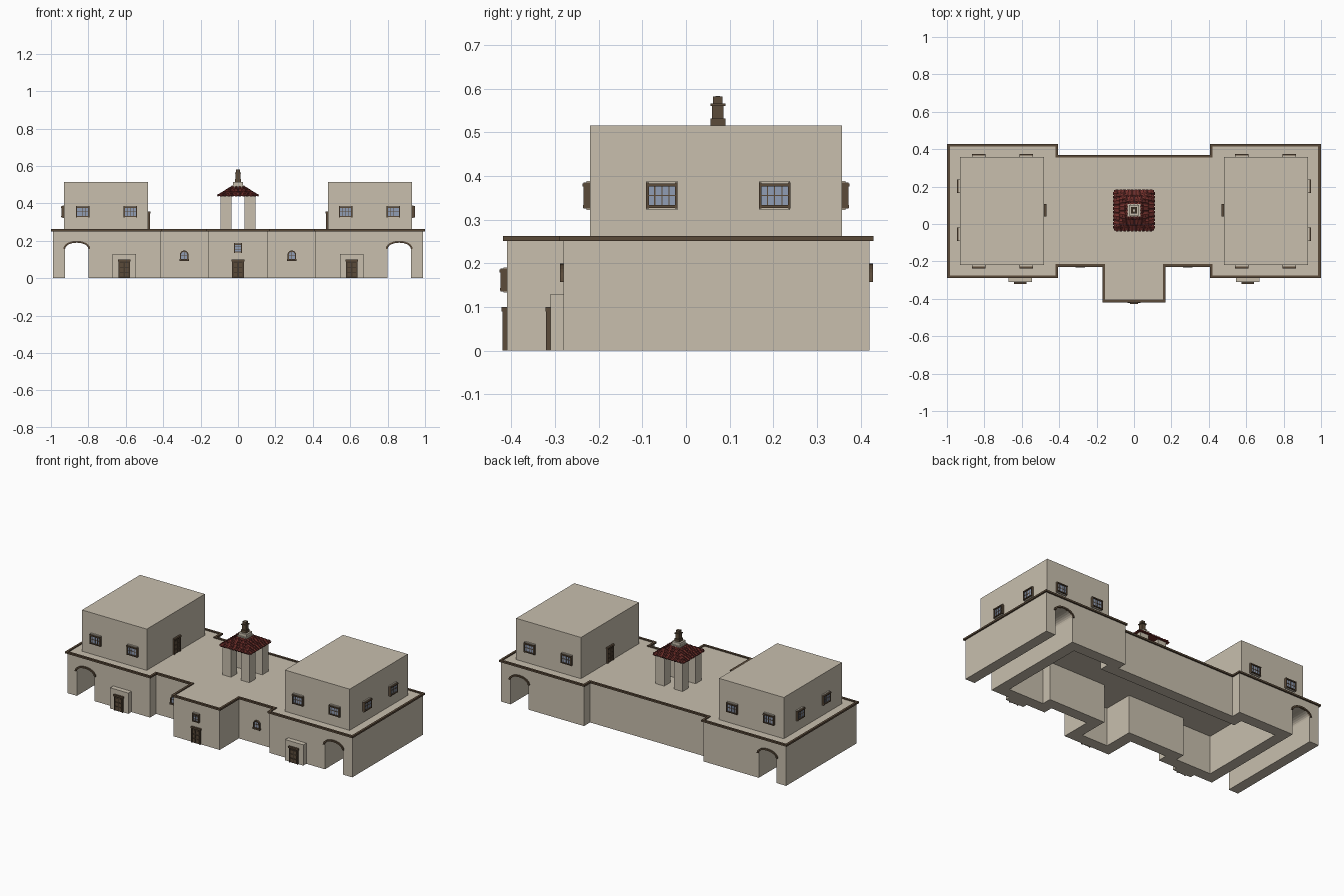
import bpy, bmesh, math
from mathutils import Matrix, Vector

cube = bpy.data.objects.get("Cube")
if cube:
    bpy.data.objects.remove(cube, do_unlink=True)

# ---------- materials ----------
COLOURS = {
    "adobe": (0.58, 0.52, 0.42),
    "trim_brown": (0.105, 0.07, 0.042),
    "door_wood": (0.06, 0.042, 0.026),
    "glass": (0.28, 0.34, 0.46),
    "tile_red": (0.17, 0.03, 0.025),
    "tile_dark": (0.09, 0.018, 0.016),
}
MATS = {}
for label, rgb in COLOURS.items():
    m = bpy.data.materials.new(label)
    m.use_nodes = True
    m.diffuse_color = (*rgb, 1)
    bsdf = m.node_tree.nodes["Principled BSDF"]
    bsdf.inputs["Base Color"].default_value = (*rgb, 1)
    bsdf.inputs["Roughness"].default_value = 0.9
    MATS[label] = m


# ---------- helpers ----------
def finish(bm, name, mats, matrix=Matrix()):
    bmesh.ops.recalc_face_normals(bm, faces=bm.faces)
    me = bpy.data.meshes.new(name)
    bm.to_mesh(me)
    bm.free()
    for m in mats:
        me.materials.append(MATS[m])
    ob = bpy.data.objects.new(name, me)
    ob.matrix_world = matrix
    bpy.context.collection.objects.link(ob)
    return ob


def add_box(bm, x0, x1, y0, y1, z0, z1, mat=0):
    mid = Vector((x0 + x1, y0 + y1, z0 + z1)) / 2
    mtx = Matrix.Translation(mid) @ Matrix.Diagonal((x1 - x0, y1 - y0, z1 - z0, 1))
    new = bmesh.ops.create_cube(bm, size=1, matrix=mtx)["verts"]
    for f in {f for v in new for f in v.link_faces}:
        f.material_index = mat


def boxes(name, mats, items, loc=(0, 0, 0), angle=0):
    """Boxes in a wall frame: x along the wall, -y outward, last item is the material."""
    bm = bmesh.new()
    for it in items:
        add_box(bm, *it)
    return finish(bm, name, mats, Matrix.Translation(loc) @ Matrix.Rotation(math.radians(angle), 4, 'Z'))


def prism(name, mat, pts, depth):
    """Closed 3D outline swept along a vector."""
    bm = bmesh.new()
    face = bm.faces.new([bm.verts.new(p) for p in pts])
    ext = bmesh.ops.extrude_face_region(bm, geom=[face], use_keep_orig=True)["geom"]
    bmesh.ops.translate(bm, vec=depth, verts=[v for v in ext if isinstance(v, bmesh.types.BMVert)])
    return finish(bm, name, [mat])


def ring(name, mat, outer, inner, z0, z1):
    """Rectangular-section band between two outlines."""
    bm = bmesh.new()
    loops = [[bm.verts.new((x, y, z)) for x, y in pts]
             for pts, z in ((outer, z0), (outer, z1), (inner, z1), (inner, z0))]
    n = len(outer)
    for a in range(4):
        p, q = loops[a], loops[(a + 1) % 4]
        for i in range(n):
            j = (i + 1) % n
            bm.faces.new((p[i], p[j], q[j], q[i]))
    return finish(bm, name, [mat])


def plan(d, end=0.99):
    """Building outline grown by d."""
    half = [(0.16 + d, -0.41 - d), (0.16 + d, -0.22 - d), (0.415 - d, -0.22 - d),
            (0.415 - d, -0.28 - d), (end + d, -0.28 - d), (end + d, 0.42 + d),
            (0.415 - d, 0.42 + d), (0.415 - d, 0.36 + d)]
    return half + [(-x, y) for x, y in reversed(half)]


def arc(cx, y, w, spring, rise, n=12):
    return [(cx + w * math.cos(math.pi * i / n), y, spring + rise * math.sin(math.pi * i / n))
            for i in range(n + 1)]


def arch_shape(cx, y, w, z0, spring, rise):
    return [(cx + w, y, z0)] + arc(cx, y, w, spring, rise) + [(cx - w, y, z0)]


def arch_band(name, mat, cx, y, w, spring, rise, t, depth):
    pts = arc(cx, y, w + t, spring, rise + t) + arc(cx, y, w, spring, rise)[::-1]
    return prism(name, mat, pts, (0, depth, 0))


def cut(ob, cutters):
    for c in cutters:
        mod = ob.modifiers.new("cut", 'BOOLEAN')
        mod.operation, mod.solver, mod.object = 'DIFFERENCE', 'EXACT', c
        c.hide_render = True
    dg = bpy.context.evaluated_depsgraph_get()
    me = bpy.data.meshes.new_from_object(ob.evaluated_get(dg))
    ob.modifiers.clear()
    ob.data = me
    for c in cutters:
        bpy.data.objects.remove(c, do_unlink=True)


# ---------- ground storey: hollow shell with two arched passages ----------
walls = prism("ground_storey", "adobe", [(x, y, 0) for x, y in plan(0)], (0, 0, 0.256))
cutters = [prism("hollow_cutter", "adobe", [(x, y, -0.1) for x, y in plan(-0.07, 0.8)], (0, 0, 0.34))]
for s in (-1, 1):
    cutters.append(prism("passage_cutter", "adobe",
                         arch_shape(s * 0.862, -0.5, 0.062, -0.1, 0.157, 0.033), (0, 1.1, 0)))
cut(walls, cutters)
ring("roof_edge_trim", "trim_brown", plan(0.009), plan(-0.005), 0.251, 0.262)


# ---------- openings ----------
def window(name, loc, angle, w=0.033, h=0.03, cols=4, rows=2):
    it = [(-w - .002, w + .002, -.008, .005, -h - .003, h + .003, 0),
          (-w + .003, w - .003, -.010, 0, -h + .003, h - .003, 2)]
    for s in (-1, 1):
        it.append((s * w - .003, s * w + .003, -.015, 0, -h, h, 1))
    it += [(-w - .003, w + .003, -.017, 0, h - .009, h - .002, 1),
           (-w - .001, w + .001, -.016, 0, -h + .002, -h + .008, 1)]
    for i in range(1, cols):
        x = -w + 2 * w * i / cols
        it.append((x - .0012, x + .0012, -.012, 0, -h + .004, h - .004, 1))
    for i in range(1, rows):
        z = -h + 2 * h * i / rows
        it.append((-w, w, -.012, 0, z - .0012, z + .0012, 1))
    boxes(name, ["adobe", "trim_brown", "glass"], it, loc, angle)


def door(name, loc, angle, w=0.03, h=0.1):
    it = [(-w, w, -.005, .003, 0, h, 1),
          (-w - .004, w + .004, -.012, 0, h - .01, h, 0)]
    for s in (-1, 1):
        it.append((s * (w - .002) - .003, s * (w - .002) + .003, -.01, 0, 0, h, 0))
        for r in range(3):
            z = 0.008 + r * (h - .02) / 3
            it.append((s * w * .45 - .009, s * w * .45 + .009, -.008, 0, z, z + .019, 0))
    boxes(name, ["trim_brown", "door_wood"], it, loc, angle)


door("entry_door", (0, -0.41, 0), 0)
window("entry_window", (0, -0.41, 0.162), 0, 0.019, 0.026, 2, 3)

for s, side in ((1, "left"), (-1, "right")):
    # wing porch and door
    boxes(side + "_porch", ["adobe"], [(-.063, .063, -.31, -.27, 0, .13)], (s * .608, 0, 0))
    door(side + "_wing_door", (s * 0.608, -0.31, 0), 0)

    # arch surrounds, front and back
    for y, end in ((-0.288, "front"), (0.415, "back")):
        arch_band(f"{side}_{end}_arch_trim", "trim_brown", s * 0.862, y, 0.062, 0.157, 0.033, 0.010, 0.013)

    # small arched window
    cx = s * 0.288
    prism(side + "_niche_glass", "glass", arch_shape(cx, -0.224, 0.017, 0.1, 0.125, 0.017), (0, 0.006, 0))
    arch_band(side + "_niche_arch", "trim_brown", cx, -0.231, 0.016, 0.125, 0.016, 0.007, 0.013)
    boxes(side + "_niche_frame", ["trim_brown"],
          [(-.023, -.016, -.01, 0, .1, .125), (.016, .023, -.01, 0, .1, .125),
           (-.025, .025, -.013, 0, .093, .102), (-.0015, .0015, -.006, 0, .1, .14),
           (-.017, .017, -.006, 0, .121, .124)], (cx, -0.22, 0))

    # upper block, its windows and roof door
    boxes(side + "_upper_block", ["adobe"], [(-.225, .225, -.22, .357, .25, .515)], (s * 0.705, 0, 0))
    for i, x in enumerate((0.575, 0.831)):
        window(f"{side}_front_window_{i}", (s * x, -0.22, 0.355), 0)
        window(f"{side}_back_window_{i}", (s * x, 0.357, 0.355), 180)
    for i, y in enumerate((-0.055, 0.203)):
        window(f"{side}_side_window_{i}", (s * 0.93, y, 0.355), s * 90)
    door(side + "_roof_door", (s * 0.48, 0.073, 0.256), s * -90)

# ---------- bell turret ----------
TY = 0.073
turret = (0, TY, 0)
boxes("turret_piers", ["adobe"],
      [(sx * .064 - .03, sx * .064 + .03, sy * .064 - .03, sy * .064 + .03, .25, .445)
       for sx in (-1, 1) for sy in (-1, 1)], turret)

# hipped roof core
W0, W1, Z0, Z1 = 0.108, 0.03, 0.44, 0.488
bm = bmesh.new()
bmesh.ops.create_cone(bm, cap_ends=True, segments=4, radius1=W0 * math.sqrt(2), radius2=W1 * math.sqrt(2),
                      depth=Z1 - Z0, matrix=Matrix.Translation((0, TY, (Z0 + Z1) / 2)) @ Matrix.Rotation(math.pi / 4, 4, 'Z'))
finish(bm, "turret_roof", ["tile_red"])

# overlapping barrel tiles, row by row on each slope
ROWS = 5
slope = math.atan2(Z1 - Z0, W0 - W1)
length = math.hypot(Z1 - Z0, W0 - W1) / ROWS
bm = bmesh.new()
for k in range(4):
    turn = Matrix.Translation(turret) @ Matrix.Rotation(k * math.pi / 2, 4, 'Z')
    for r in range(ROWS):
        t = (r + 0.5) / ROWS
        half = W0 + (W1 - W0) * t
        n = max(3, round(2 * half / 0.02))
        for i in range(n):
            x = -half + (i + 0.5) * 2 * half / n
            mtx = (turn @ Matrix.Translation((x, -half, Z0 + (Z1 - Z0) * t + .001))
                   @ Matrix.Rotation(slope - 0.12, 4, 'X')
                   @ Matrix.Diagonal((half / n * 1.0, 1, 0.006, 1)) @ Matrix.Rotation(math.pi / 2, 4, 'X'))
            new = bmesh.ops.create_cone(bm, cap_ends=True, segments=6, radius1=1, radius2=0.85,
                                        depth=length * 1.25, matrix=mtx)["verts"]
            for f in {f for v in new for f in v.link_faces}:
                f.material_index = (r + i) % 2
finish(bm, "turret_tiles", ["tile_red", "tile_dark"])

# neck and finial
boxes("turret_neck", ["adobe"], [(-.034, .034, -.034, .034, .48, .497), (-.028, .028, -.028, .028, .497, .515)], turret)
boxes("finial", ["trim_brown", "adobe"],
      [(-.017, .017, -.017, .017, .515, .531, 0), (-.013, .013, -.013, .013, .531, .56, 0),
       (-.017, .017, -.017, .017, .56, .566, 0), (-.011, .011, -.011, .011, .566, .582, 0),
       (-.005, .005, -.005, .005, .58, .5825, 1)], turret)
